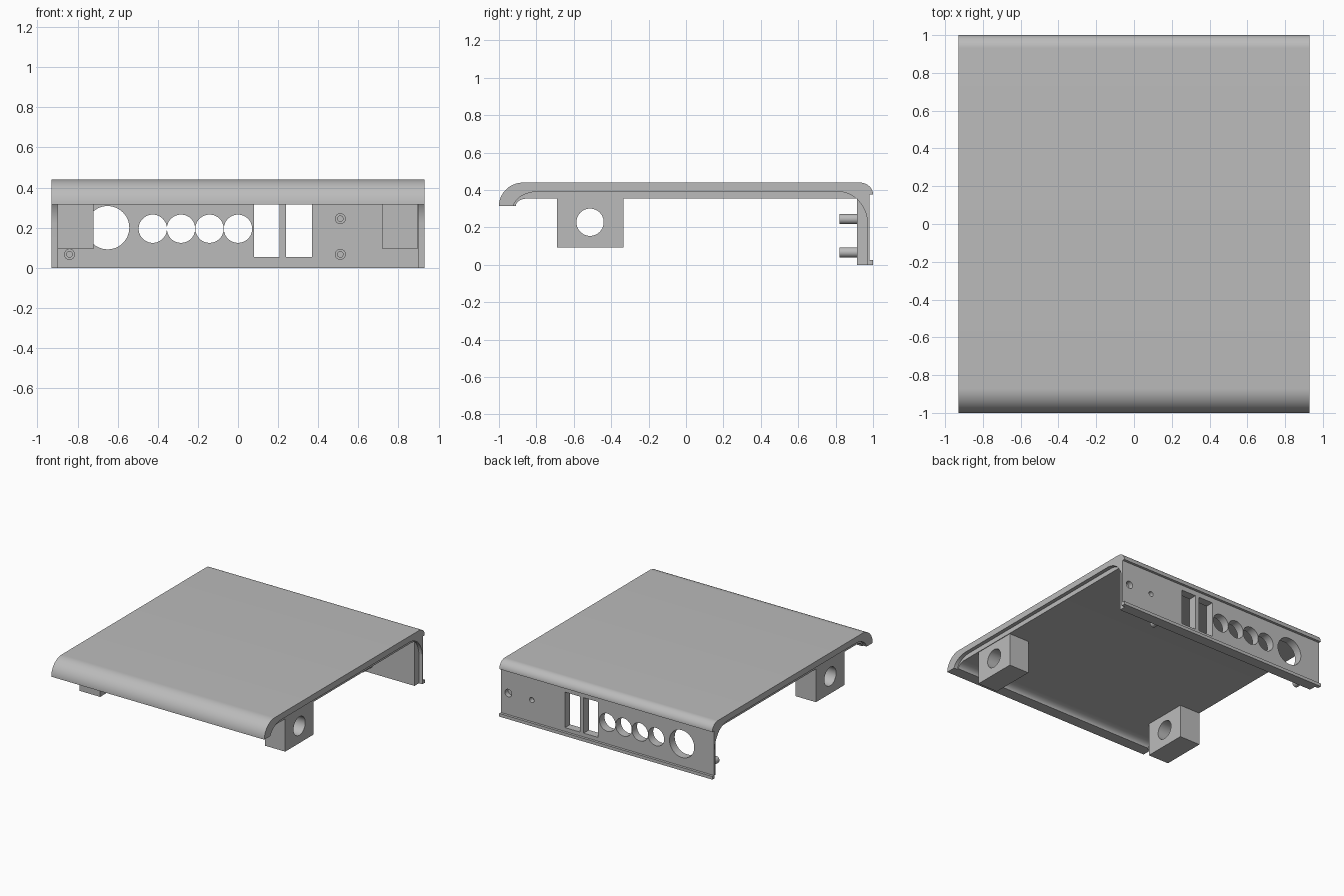
import bpy, math

cube = bpy.data.objects.get("Cube")
if cube:
    bpy.data.objects.remove(cube, do_unlink=True)

# One plain grey for the whole moulding
grey = bpy.data.materials.new("Light grey")
grey.use_nodes = True
colour = (0.5, 0.5, 0.5, 1)
grey.diffuse_color = colour
grey.node_tree.nodes["Principled BSDF"].inputs["Base Color"].default_value = colour


def arc(cy, cz, ry, rz, start, end, steps=16):
    """Points on an elliptical arc, angles in degrees."""
    angles = [math.radians(start + (end - start) * i / steps) for i in range(steps + 1)]
    return [(cy + ry * math.cos(a), cz + rz * math.sin(a)) for a in angles]


def extrude_x(name, profile, x0, x1):
    """Solid made by sweeping a closed (y, z) profile along x."""
    n = len(profile)
    verts = [(x, y, z) for x in (x0, x1) for y, z in profile]
    faces = [list(range(n))[::-1], list(range(n, 2 * n))]
    faces += [(i, (i + 1) % n, (i + 1) % n + n, i + n) for i in range(n)]
    mesh = bpy.data.meshes.new(name)
    mesh.from_pydata(verts, [], faces)
    obj = bpy.data.objects.new(name, mesh)
    bpy.context.collection.objects.link(obj)
    bpy.context.view_layer.objects.active = obj
    bpy.ops.object.select_all(action="DESELECT")
    obj.select_set(True)
    bpy.ops.object.mode_set(mode="EDIT")
    bpy.ops.mesh.select_all(action="SELECT")
    bpy.ops.mesh.normals_make_consistent(inside=False)
    bpy.ops.object.mode_set(mode="OBJECT")
    return obj


def box(name, x0, x1, y0, y1, z0, z1):
    return extrude_x(name, [(y0, z0), (y1, z0), (y1, z1), (y0, z1)], x0, x1)


def cylinder(name, centre, radius, length, axis):
    turn = (math.pi / 2, 0, 0) if axis == "y" else (0, math.pi / 2, 0)
    bpy.ops.mesh.primitive_cylinder_add(vertices=48, radius=radius, depth=length,
                                        location=centre, rotation=turn)
    obj = bpy.context.object
    obj.name = name
    return obj


def cut(target, cutter):
    cutter.hide_render = True
    mod = target.modifiers.new("cut", "BOOLEAN")
    mod.operation, mod.solver, mod.object = "DIFFERENCE", "EXACT", cutter
    bpy.context.view_layer.objects.active = target
    bpy.ops.object.modifier_apply(modifier=mod.name)
    bpy.data.objects.remove(cutter, do_unlink=True)


def finish(obj):
    obj.data.materials.clear()
    obj.data.materials.append(grey)
    bpy.ops.object.select_all(action="DESELECT")
    obj.select_set(True)
    bpy.context.view_layer.objects.active = obj
    bpy.ops.object.shade_smooth_by_angle(angle=math.radians(30))


# Cover: rounded front lip, flat top, recessed rear panel with a foot ledge
profile = arc(-0.87, 0.315, 0.13, 0.125, 180, 90)
profile += arc(0.93, 0.375, 0.07, 0.065, 90, 0)
profile += [(0.98, 0.375), (0.98, 0.025), (1, 0.025), (1, 0), (0.915, 0), (0.915, 0.355)]
profile += arc(-0.845, 0.315, 0.065, 0.04, 90, 180, 8)
cover = extrude_x("cover", profile, -0.93, 0.93)

# Rabbets along both side edges leave only the thin outer skin
rabbet = arc(-0.785, 0.3, 0.14, 0.092, 180, 90) + arc(0.81, 0.22, 0.16, 0.172, 90, 0)
rabbet += [(0.97, -0.1), (-0.925, -0.1)]
for x0, x1 in ((-1, -0.9), (0.9, 1)):
    cut(cover, extrude_x("rabbet_cutter", rabbet, x0, x1))

# Connector openings through the rear panel
for x in (-0.425, -0.284, -0.142, 0):
    cut(cover, cylinder("socket_cutter", (x, 0.95, 0.195), 0.0705, 0.3, "y"))
cut(cover, cylinder("large_socket_cutter", (-0.65, 0.95, 0.2), 0.108, 0.3, "y"))
for x0, x1 in ((0.08, 0.207), (0.24, 0.37)):
    cut(cover, box("slot_cutter", x0, x1, 0.8, 1.1, 0.055, 0.335))

# Shallow blind holes on the outside of the rear panel
for x, radius in ((0.865, 0.03), (0.66, 0.02)):
    cut(cover, cylinder("blind_hole_cutter", (x, 0.98, 0.195), radius, 0.08, "y"))
finish(cover)

# Mounting blocks under the front, each bored sideways
for side, x0, x1 in (("right", -0.9, -0.72), ("left", 0.72, 0.895)):
    block = box(side + "_mounting_block", x0, x1, -0.69, -0.335, 0.093, 0.36)
    cut(block, cylinder("bore_cutter", (x0, -0.513, 0.228), 0.073, 1, "x"))
    finish(block)

# Hollow screw posts on the inside of the rear panel
for i, (x, z) in enumerate(((-0.84, 0.067), (0.51, 0.067), (0.51, 0.245))):
    post = cylinder(f"screw_post_{i + 1}", (x, 0.87, z), 0.027, 0.1, "y")
    cut(post, cylinder("screw_hole_cutter", (x, 0.86, z), 0.014, 0.1, "y"))
    finish(post)
